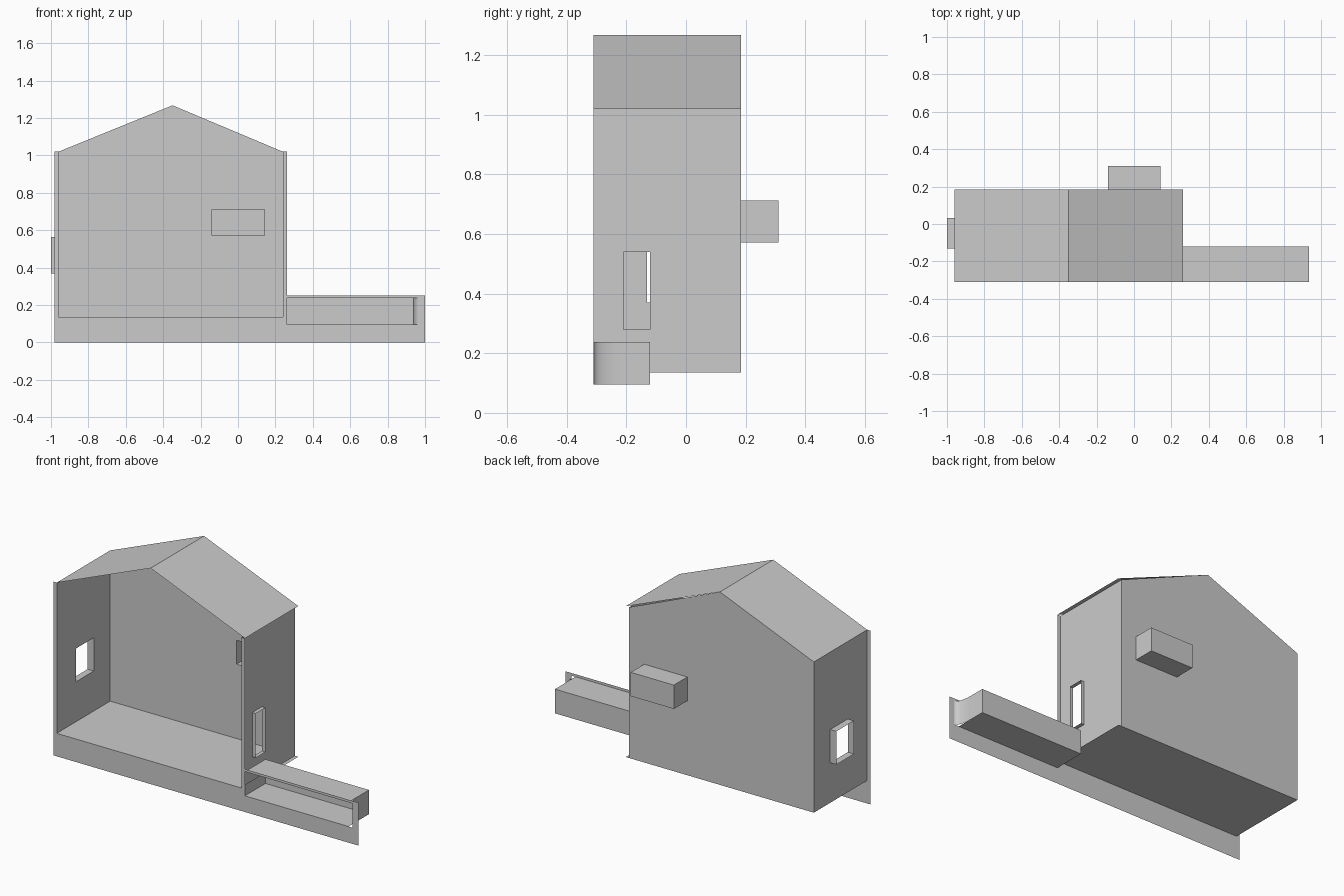
import bpy, bmesh, math

if "Cube" in bpy.data.objects:
    bpy.data.objects.remove(bpy.data.objects["Cube"])

FRONT, BACK = -0.31, 0.185           # depth range of the house
LEFT, RIGHT, RIDGE = -0.96, 0.24, -0.35
FLOOR, EAVE, TOP = 0.135, 1.02, 1.268
EDGE = 0.262                         # outer edge of the right post and roof


def sheet(name, faces):
    """Thin surface object from a list of polygons, welded along shared edges."""
    bm = bmesh.new()
    for f in faces:
        bm.faces.new([bm.verts.new(p) for p in f])
    bmesh.ops.remove_doubles(bm, verts=bm.verts, dist=0.0002)
    me = bpy.data.meshes.new(name)
    bm.to_mesh(me)
    bm.free()
    ob = bpy.data.objects.new(name, me)
    bpy.context.collection.objects.link(ob)
    return ob


def rect_x(x, y0, y1, z0, z1):
    return [(x, y0, z0), (x, y1, z0), (x, y1, z1), (x, y0, z1)]


def rect_y(y, x0, x1, z0, z1):
    return [(x0, y, z0), (x1, y, z0), (x1, y, z1), (x0, y, z1)]


def rect_z(z, x0, x1, y0, y1):
    return [(x0, y0, z), (x1, y0, z), (x1, y1, z), (x0, y1, z)]


def bridge(a, b):
    """Four quads joining two rectangles: a holed wall or a square tube."""
    return [[a[i], a[(i + 1) % 4], b[(i + 1) % 4], b[i]] for i in range(4)]


# Left wall with window reveal
hole = (-0.13, 0.033, 0.37, 0.565)
sheet("left_wall", bridge(rect_x(LEFT, FRONT, BACK, FLOOR, EAVE)[::-1],
                          rect_x(LEFT, *hole)[::-1]))
sheet("window_reveal", bridge(rect_x(LEFT, *hole)[::-1], rect_x(-1.0, *hole)[::-1]))

# Right wall with doorway reveal
hole = (-0.21, -0.12, 0.28, 0.54)
sheet("right_wall", bridge(rect_x(RIGHT, FRONT, BACK, FLOOR, EAVE), rect_x(RIGHT, *hole)))
sheet("door_reveal", bridge(rect_x(RIGHT, *hole), rect_x(EDGE, *hole)))

# Back wall with gable, and the niche pushed out of it
hole = (-0.138, 0.142, 0.572, 0.712)
wall = bridge(rect_y(BACK, LEFT, RIGHT, FLOOR, EAVE)[::-1], rect_y(BACK, *hole)[::-1])
wall.append([(RIGHT, BACK, EAVE), (LEFT, BACK, EAVE), (RIDGE, BACK, TOP)])
sheet("back_wall", wall)
niche_end = rect_y(0.31, *hole)[::-1]
sheet("back_niche", bridge(rect_y(BACK, *hole)[::-1], niche_end) + [niche_end])

# Floor and roof slopes
sheet("floor", [rect_z(FLOOR, LEFT, EDGE, FRONT, BACK)[::-1]])
sheet("roof", [[(a, FRONT, EAVE), (b, FRONT, TOP), (b, BACK, TOP), (a, BACK, EAVE)][::s]
               for a, b, s in ((LEFT, RIDGE, -1), (EDGE, RIDGE, 1))])

# Front cut plate around the house and the side channel
T0, T1, CEND, FLARE = 0.095, 0.237, 0.935, 0.967
sheet("front_plate", [
    rect_y(FRONT, -0.98, LEFT, FLOOR, EAVE),
    rect_y(FRONT, RIGHT, EDGE, FLOOR, EAVE),
    rect_y(FRONT, -0.98, EDGE, 0, FLOOR),
    rect_y(FRONT, EDGE, 1.0, 0, T0),
    rect_y(FRONT, EDGE, 1.0, T1, 0.252),
    rect_y(FRONT, FLARE, 1.0, T0, T1)])

# Side channel: bottom, top, back and low inner end
CB = -0.12
sheet("channel", [
    rect_z(T0, EDGE, CEND, FRONT, CB)[::-1],
    rect_z(T1, EDGE, CEND, FRONT, CB),
    rect_y(CB, EDGE, CEND, T0, T1)[::-1],
    rect_x(EDGE, FRONT, CB, T0, 0.16)])

# Channel end, flaring outward in a curve to the front plate
path = [(CEND, CB), (CEND, -0.22)]
for i in range(1, 9):
    t = math.pi / 2 * i / 8
    path.append((FLARE - (FLARE - CEND) * math.cos(t), -0.22 + (FRONT + 0.22) * math.sin(t)))
end = sheet("channel_end", [[(*q, T0), (*p, T0), (*p, T1), (*q, T1)]
                            for p, q in zip(path, path[1:])])
for poly in end.data.polygons:
    poly.use_smooth = True
